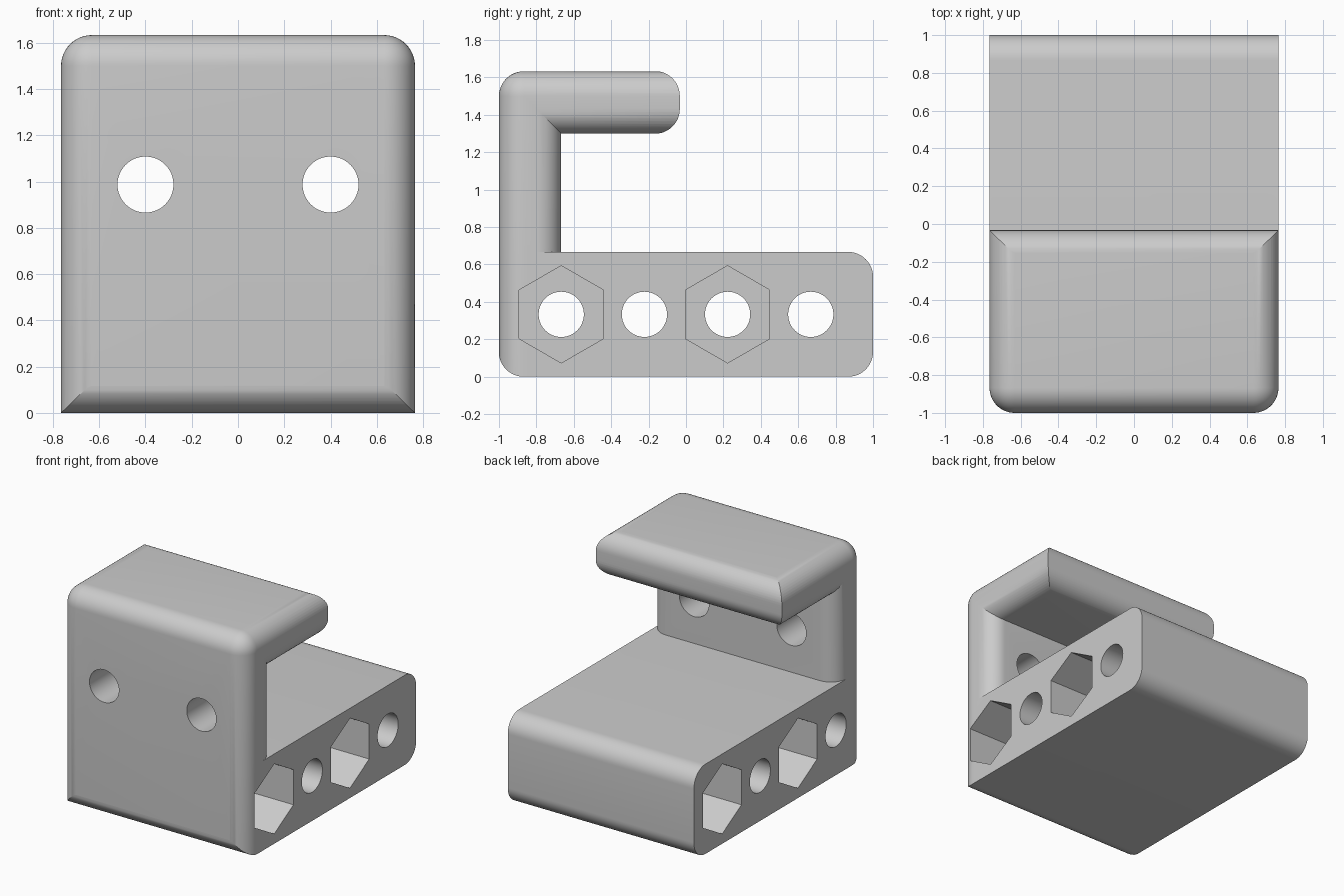
import bpy, bmesh, math
from mathutils import Vector

if "Cube" in bpy.data.objects:
    bpy.data.objects.remove(bpy.data.objects["Cube"])

W = 0.765       # half width
R = 0.133       # edge rounding
T = 0.333       # wall thickness
H = 1.633       # total height
BASE = 0.667    # base height
HOOK_END = -0.033

grey = bpy.data.materials.new("light grey")
grey.use_nodes = True
colour = (0.6, 0.6, 0.6, 1)
grey.diffuse_color = colour
grey.node_tree.nodes["Principled BSDF"].inputs["Base Color"].default_value = colour


def to_object(name, bm):
    bmesh.ops.recalc_face_normals(bm, faces=bm.faces)
    mesh = bpy.data.meshes.new(name)
    bm.to_mesh(mesh)
    bm.free()
    mesh.materials.append(grey)
    ob = bpy.data.objects.new(name, mesh)
    bpy.context.collection.objects.link(ob)
    return ob


def fillet(corners, steps=12):
    """Round each (y, z, radius) corner of a right-angled outline."""
    out = []
    for i, (y, z, r) in enumerate(corners):
        p = Vector((y, z))
        if not r:
            out.append(p)
            continue
        u = (Vector(corners[i - 1][:2]) - p).normalized()
        v = (Vector(corners[(i + 1) % len(corners)][:2]) - p).normalized()
        c = p + r * (u + v)
        for k in range(steps + 1):
            a = math.pi / 2 * k / steps
            out.append(c - r * (v * math.cos(a) + u * math.sin(a)))
    return out


def prism(outline, half):
    """Extrude a side outline across the width."""
    bm = bmesh.new()
    face = bm.faces.new([bm.verts.new((-half, y, z)) for y, z in outline])
    new = bmesh.ops.extrude_face_region(bm, geom=[face])["geom"]
    bmesh.ops.translate(bm, vec=(2 * half, 0, 0),
                        verts=[g for g in new if isinstance(g, bmesh.types.BMVert)])
    return bm


def drill(name, sides, radius, start, end):
    """Round or six-sided cutter between two points."""
    a, b = Vector(start), Vector(end)
    bm = bmesh.new()
    bmesh.ops.create_cone(bm, cap_ends=True, segments=sides, radius1=radius,
                          radius2=radius, depth=(b - a).length)
    turn = (b - a).to_track_quat('Z', 'Y').to_matrix().to_4x4()
    turn.translation = (a + b) / 2
    bmesh.ops.transform(bm, matrix=turn, verts=bm.verts)
    return to_object(name, bm)


def boolean(ob, other, operation):
    mod = ob.modifiers.new(operation.lower(), 'BOOLEAN')
    mod.operation, mod.object, mod.solver = operation, other, 'EXACT'
    bpy.context.view_layer.objects.active = ob
    bpy.ops.object.modifier_apply(modifier=mod.name)
    bpy.data.objects.remove(other)


# Wall and hook: overlong angle section with rounded side edges
low, far = -0.4, 0.4
bm = prism([(-1, low), (-1, H), (far, H), (far, H - T), (-1 + T, H - T), (-1 + T, low)], W)
edges = []
for e in bm.edges:
    a, b = (v.co for v in e.verts)
    across = abs(a.x - b.x) > 0.1
    at_end = (a.z == b.z and abs(a.z - low) < 0.01) or (abs(a.y - far) < 0.01 and abs(b.y - far) < 0.01)
    top_front = abs(a.y + 1) < 0.01 and abs(a.z - H) < 0.01
    if (across and top_front) or (not across and not at_end):
        edges.append(e)
bmesh.ops.bevel(bm, geom=edges, offset=R, segments=12, profile=0.5, affect='EDGES',
                clamp_overlap=False)
bracket = to_object("clamp_bracket", bm)

# Trim to length, leaving rounded ends
g = 0.001
trim = fillet([(-1 - g, -0.0, R), (-1 - g, H + g, 0), (HOOK_END, H + g, R),
               (HOOK_END, H - T - g, R), (-1 + T + g, H - T - g, 0), (-1 + T + g, 0, 0)])
boolean(bracket, to_object("trim", prism(trim, 1)), 'INTERSECT')

# Base block
base = fillet([(-0.85, 0, 0), (-0.85, BASE, 0), (1, BASE, R), (1, 0, R)])
boolean(bracket, to_object("base", prism(base, W)), 'UNION')

# Mounting holes through the wall
for x in (-0.4, 0.4):
    boolean(bracket, drill("wall_hole", 48, 0.121, (x, -1.2, 0.987), (x, -0.5, 0.987)), 'DIFFERENCE')

# Cross holes through the base, with nut pockets on alternating sides
mid = BASE / 2
for i in range(4):
    y = -0.667 + i * 0.4447
    side = 1 if i % 2 == 0 else -1
    boolean(bracket, drill("cross_hole", 48, 0.121, (-1, y, mid), (1, y, mid)), 'DIFFERENCE')
    nut = drill("nut_pocket", 6, 0.26, (side * 0.1, y, mid), (side, y, mid))
    # Stand the hexagon on a point
    top = max(v.co.z for v in nut.data.vertices) - mid
    if top < 0.25:
        for v in nut.data.vertices:
            dy, dz = v.co.y - y, v.co.z - mid
            v.co.y, v.co.z = y - dz, mid + dy
    boolean(bracket, nut, 'DIFFERENCE')

# Smooth the rounded edges and keep the creases
bpy.ops.object.select_all(action='DESELECT')
bracket.select_set(True)
bpy.context.view_layer.objects.active = bracket
bpy.ops.object.shade_smooth_by_angle(angle=math.radians(25))
